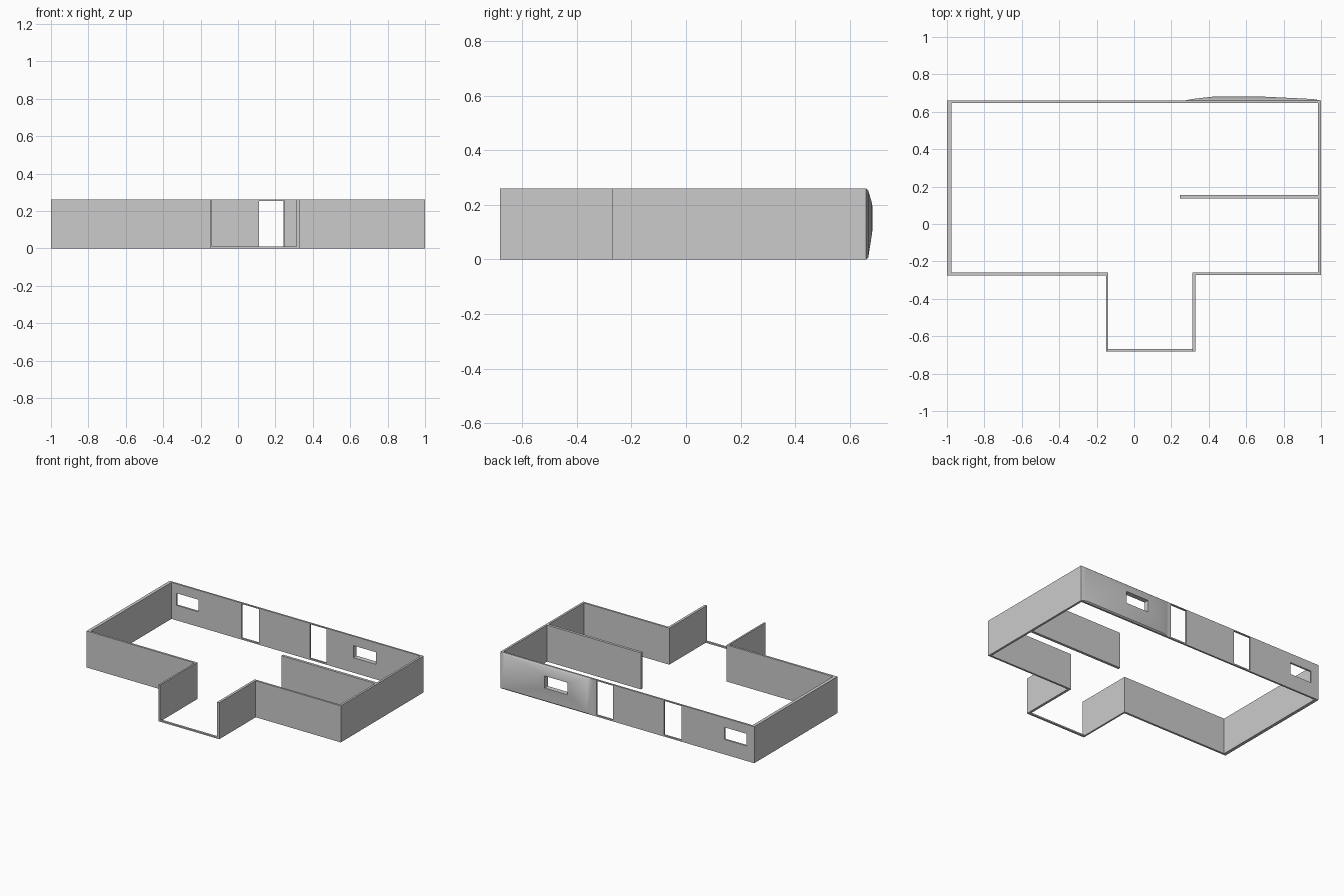
import bpy
import bmesh

default = bpy.data.objects.get("Cube")
if default:
    bpy.data.objects.remove(default, do_unlink=True)

HEIGHT = 0.26
BACK = 0.66

# Single plaster colour
plaster = bpy.data.materials.new("wall_grey")
plaster.use_nodes = True
GREY = (0.6, 0.6, 0.6, 1)
plaster.diffuse_color = GREY
plaster.node_tree.nodes["Principled BSDF"].inputs["Base Color"].default_value = GREY


def finish(name, bm):
    bmesh.ops.recalc_face_normals(bm, faces=bm.faces[:])
    mesh = bpy.data.meshes.new(name)
    bm.to_mesh(mesh)
    bm.free()
    mesh.materials.append(plaster)
    obj = bpy.data.objects.new(name, mesh)
    bpy.context.collection.objects.link(obj)
    return obj


def prism(name, outline, z0, z1):
    bm = bmesh.new()
    face = bm.faces.new([bm.verts.new((x, y, z0)) for x, y in outline])
    ext = bmesh.ops.extrude_face_region(bm, geom=[face])["geom"]
    top = [v for v in ext if isinstance(v, bmesh.types.BMVert)]
    bmesh.ops.translate(bm, verts=top, vec=(0, 0, z1 - z0))
    return finish(name, bm)


def box(name, x0, x1, y0, y1, z0, z1):
    return prism(name, [(x0, y0), (x1, y0), (x1, y1), (x0, y1)], z0, z1)


# Outer walls: one continuous plan, open at the porch front
outside = [(-0.15, -0.682), (-0.15, -0.275), (-1, -0.275), (-1, BACK),
           (1, BACK), (1, -0.272), (0.33, -0.272), (0.33, -0.682)]
inside = [(0.312, -0.682), (0.312, -0.258), (0.985, -0.258), (0.985, 0.647),
          (-0.977, 0.647), (-0.977, -0.26), (-0.138, -0.26), (-0.138, -0.682)]
walls = prism("outer_walls", outside + inside, 0, HEIGHT)

# Door and window openings in the back wall
WINDOW = (0.455, 0.635, 0.107, 0.193)
openings = {
    "left_door": (0.113, 0.243, 0.01, 0.254),
    "right_door": (-0.425, -0.287, 0.01, 0.254),
    "left_window": WINDOW,
    "right_window": (-0.938, -0.764, 0.107, 0.193),
}
for label, (x0, x1, z0, z1) in openings.items():
    cutter = box(label + "_cutter", x0, x1, 0.6, 0.75, z0, z1)
    cutter.hide_render = True
    cutter.hide_viewport = True
    cutter.display_type = 'WIRE'
    cut = walls.modifiers.new(label, 'BOOLEAN')
    cut.operation = 'DIFFERENCE'
    cut.solver = 'EXACT'
    cut.object = cutter

# Apply the cuts, then drop the cutters
bpy.context.view_layer.update()
cut_mesh = bpy.data.meshes.new_from_object(
    walls.evaluated_get(bpy.context.evaluated_depsgraph_get()))
walls.modifiers.clear()
walls.data = cut_mesh
for label in openings:
    bpy.data.objects.remove(bpy.data.objects[label + "_cutter"], do_unlink=True)

# Bulging skin around the left window, lofted through rectangular rings
rings = [((0.27, 1.0, 0.0, HEIGHT), BACK),
         ((0.31, 0.96, 0.008, 0.252), 0.668),
         ((0.43, 0.67, 0.095, 0.205), 0.682),
         (WINDOW, 0.683),
         (WINDOW, BACK)]
bm = bmesh.new()
loops = []
for (x0, x1, z0, z1), y in rings:
    corners = [(x0, z0), (x1, z0), (x1, z1), (x0, z1)]
    loops.append([bm.verts.new((x, y, z)) for x, z in corners])
for a, b in zip(loops, loops[1:]):
    for i in range(4):
        j = (i + 1) % 4
        bm.faces.new((a[i], a[j], b[j], b[i]))
bulge = finish("back_wall_bulge", bm)
bpy.ops.object.select_all(action='DESELECT')
bulge.select_set(True)
bpy.context.view_layer.objects.active = bulge
bpy.ops.object.shade_smooth_by_angle(angle=0.6)

# Inner partition and low porch threshold
box("partition_wall", 0.247, 0.985, 0.137, 0.156, 0, HEIGHT)
box("porch_threshold", -0.138, 0.312, -0.682, -0.667, 0, 0.01)
